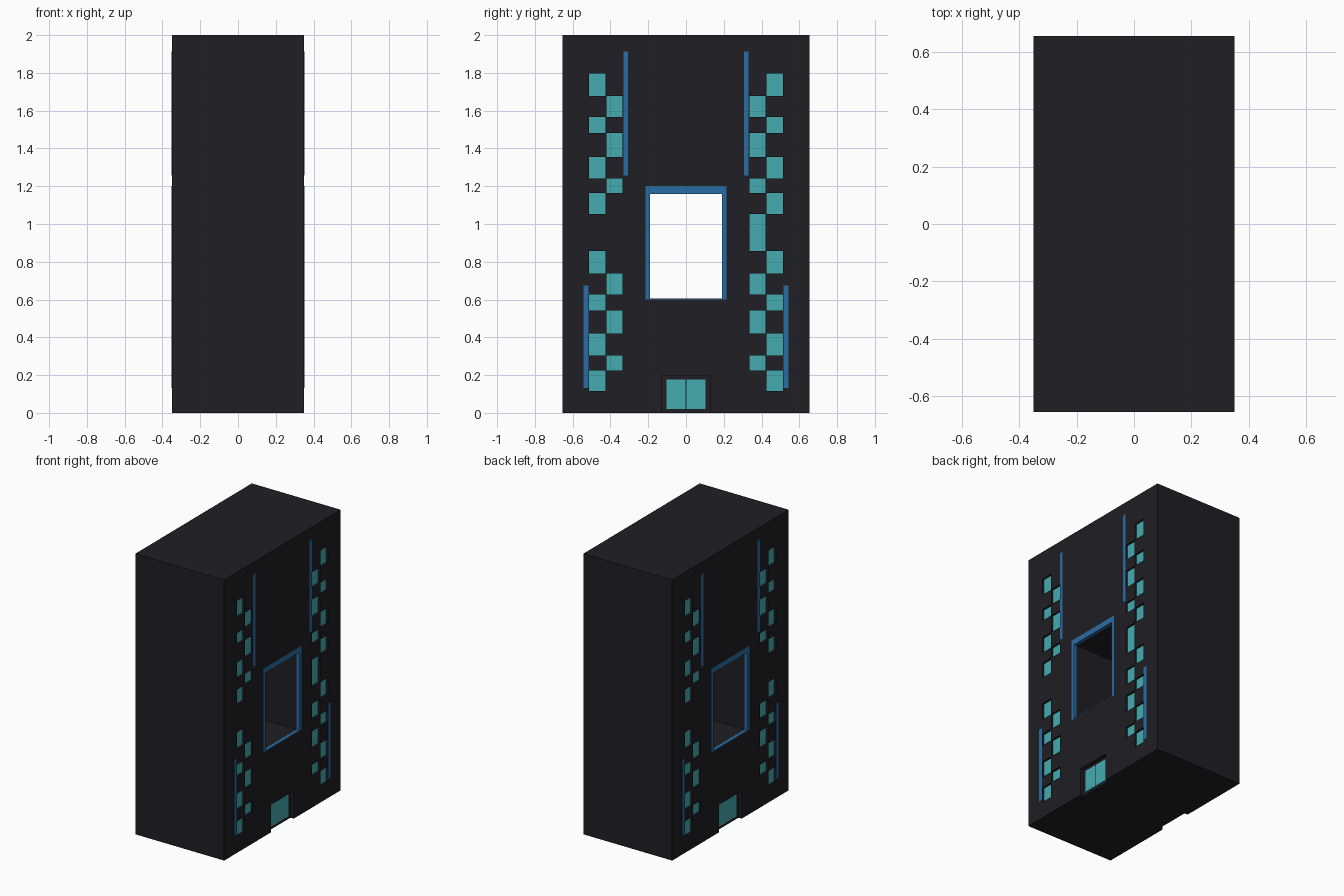
import bpy, bmesh
from mathutils import Matrix, Vector

if "Cube" in bpy.data.objects:
    bpy.data.objects.remove(bpy.data.objects["Cube"])

W, D, H = 0.35, 0.655, 2.0      # half width, half depth, height
WIN, DOOR, RIM = 0.016, 0.026, 0.022   # recess depths


def material(name, rgb):
    m = bpy.data.materials.new(name)
    m.diffuse_color = (*rgb, 1)
    m.use_nodes = True
    m.node_tree.nodes["Principled BSDF"].inputs["Base Color"].default_value = m.diffuse_color
    return m


DARK = material("dark_wall", (0.014, 0.013, 0.018))
TEAL = material("teal_glass", (0.058, 0.41, 0.43))
BLUE = material("blue_trim", (0.023, 0.15, 0.37))


def boxes(name, items, mat=None):
    """One object from boxes given as (x0, x1, y0, y1, z0, z1)."""
    bm = bmesh.new()
    for x0, x1, y0, y1, z0, z1 in items:
        c = Vector((x0 + x1, y0 + y1, z0 + z1)) / 2
        s = (abs(x1 - x0), abs(y1 - y0), abs(z1 - z0), 1)
        bmesh.ops.create_cube(bm, size=1, matrix=Matrix.Translation(c) @ Matrix.Diagonal(s))
    me = bpy.data.meshes.new(name)
    bm.to_mesh(me)
    bm.free()
    ob = bpy.data.objects.new(name, me)
    bpy.context.collection.objects.link(ob)
    if mat:
        me.materials.append(mat)
    return ob


def cut(target, cutter):
    cutter.hide_render = True
    mod = target.modifiers.new("cut", 'BOOLEAN')
    mod.operation, mod.solver, mod.object = 'DIFFERENCE', 'EXACT', cutter
    bpy.context.view_layer.objects.active = target
    bpy.ops.object.modifier_apply(modifier=mod.name)
    bpy.data.objects.remove(cutter)


def slab(side, depth, out, rect):
    """Box on the wall at x = side * W, from depth inside to out beyond it."""
    return (side * (W - depth), side * (W + out), *rect)


# Window rectangles: outer and inner staggered columns, mirrored in y
OUTER = [(1.677, 1.796), (1.483, 1.566), (1.242, 1.356), (1.054, 1.163),
         (0.739, 0.858), (0.543, 0.628), (0.305, 0.421), (0.117, 0.225)]
INNER = [(1.566, 1.677), (1.356, 1.482), (1.163, 1.242),
         (0.628, 0.739), (0.421, 0.543), (0.225, 0.305)]
windows = []
for m in (-1, 1):
    for (a, b), column in (((0.427, 0.513), OUTER), ((0.335, 0.422), INNER)):
        windows += [(*sorted((m * a, m * b)), z0, z1) for z0, z1 in column]
big_window = (0.335, 0.422, 1.054, 0.858 + 0.0)
big_window = (0.335, 0.422, 0.858, 1.054)

# Main tower with the through opening
body = boxes("tower_body", [(-W, W, -D, D, 0, H)], DARK)
cut(body, boxes("opening_cutter", [(-1, 1, -0.19, 0.19, 0.605, 1.16)]))

for side, label in ((1, "right"), (-1, "left")):
    wins = windows + ([big_window] if side == 1 else [])

    # Recesses for windows, doorway and opening trim
    cut(body, boxes("recess_cutter",
                    [slab(side, WIN, 0.1, r) for r in wins]
                    + [slab(side, DOOR, 0.1, (-0.127, 0.127, -0.1, 0.197)),
                       slab(side, RIM, 0.1, (-0.215, 0.215, 0.6, 1.2))]))

    # Window panes at the back of the recesses
    boxes(label + "_windows", [slab(side, WIN, 0.002 - WIN, r) for r in wins], TEAL)

    # Double door
    boxes(label + "_door",
          [slab(side, DOOR, 0.003 - DOOR, r) for r in
           ((-0.103, -0.002, 0.02, 0.178), (0.002, 0.103, 0.02, 0.178))], TEAL)

    # Blue trim around the opening
    boxes(label + "_opening_trim",
          [slab(side, RIM, 0.001, r) for r in
           ((-0.215, -0.19, 0.6, 1.16), (0.19, 0.215, 0.6, 1.16),
            (-0.215, 0.215, 1.16, 1.2), (-0.19, 0.19, 0.6, 0.605))], BLUE)

    # Vertical light strips
    strips = []
    for m in (-1, 1):
        strips += [(*sorted((m * 0.306, m * 0.332)), 1.258, 1.912),
                   (*sorted((m * 0.516, m * 0.543)), 0.133, 0.675)]
    boxes(label + "_light_strips", [slab(side, 0.004, 0.001, r) for r in strips], BLUE)
